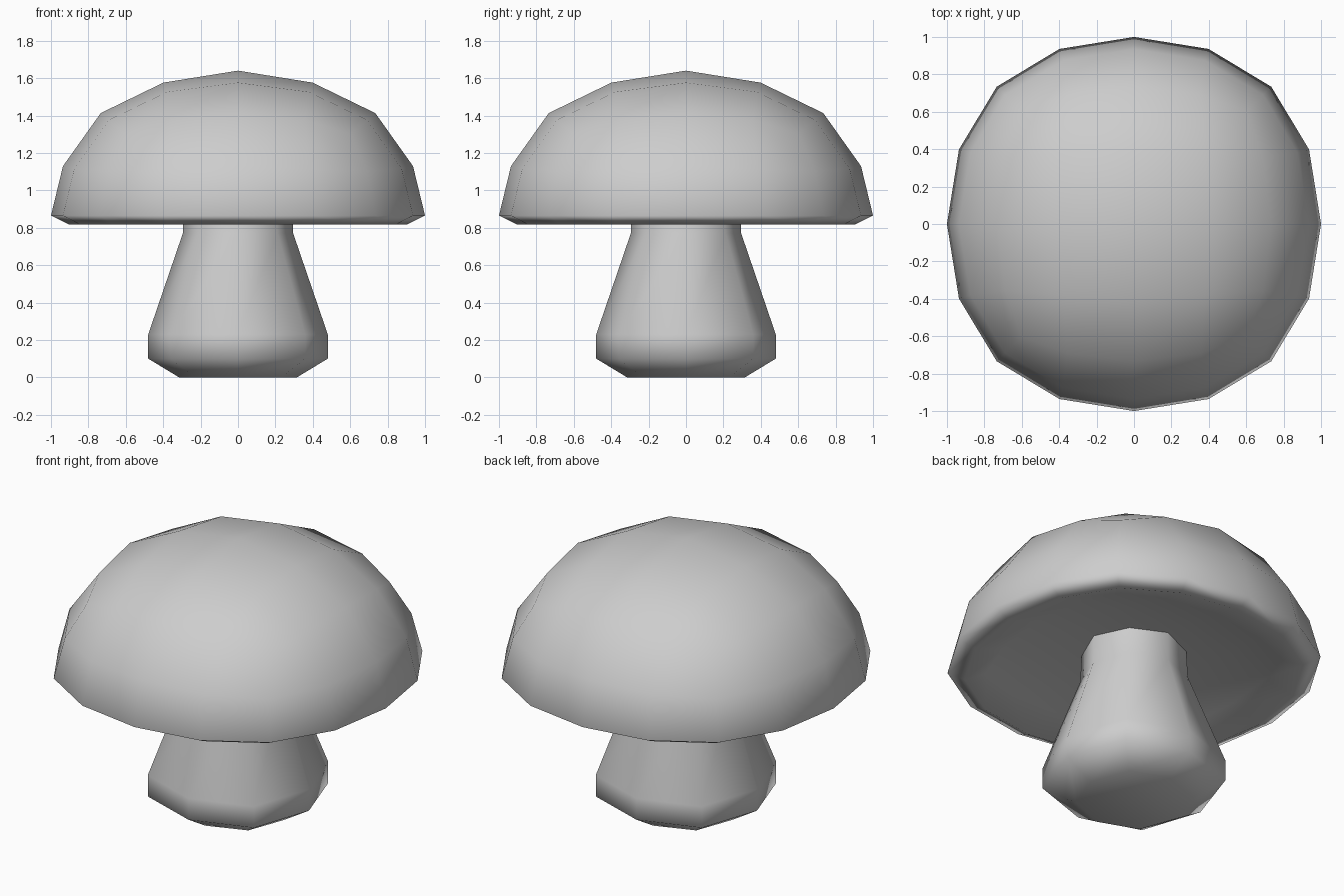
import bpy
import bmesh
from math import cos, sin, pi

default = bpy.data.objects.get("Cube")
if default:
    bpy.data.objects.remove(default, do_unlink=True)


def make_material(name, colour):
    mat = bpy.data.materials.new(name)
    mat.use_nodes = True
    mat.diffuse_color = colour
    mat.node_tree.nodes["Principled BSDF"].inputs["Base Color"].default_value = colour
    return mat


def add_object(name, bm, mat):
    bmesh.ops.recalc_face_normals(bm, faces=bm.faces)
    for face in bm.faces:
        face.smooth = True
    mesh = bpy.data.meshes.new(name)
    bm.to_mesh(mesh)
    bm.free()
    mesh.materials.append(mat)
    obj = bpy.data.objects.new(name, mesh)
    bpy.context.collection.objects.link(obj)
    return obj


def interpolate(value, points):
    """Piecewise linear lookup along a list of (input, output) pairs."""
    for (a, low), (b, high) in zip(points, points[1:]):
        if value <= b:
            return low + (high - low) * (value - a) / (b - a)
    return points[-1][1]


grey = make_material("mid_grey", (0.61, 0.61, 0.61, 1))

# Cap: a rounded cube, domed above its widest ring, hollowed below
bm = bmesh.new()
bmesh.ops.create_cube(bm, size=2)
cap = add_object("cap", bm, grey)
rounding = cap.modifiers.new("rounding", 'SUBSURF')
rounding.levels = 2
bpy.context.view_layer.objects.active = cap
cap.select_set(True)
bpy.ops.object.modifier_apply(modifier=rounding.name)

DOME = [(0, 0.865), (0.4, 1.13), (0.73, 1.41), (0.93, 1.57), (1, 1.64)]
RIM_HEIGHT, RIM_INSET, HOLLOW = 0.817, 0.965, 0.145
size = max(v.co.x for v in cap.data.vertices)
for v in cap.data.vertices:
    v.co /= size
    v.co *= v.co.length ** 0.4
    if v.co.z > -0.1:
        v.co.z = interpolate(max(v.co.z, 0), DOME)
        continue
    on_rim = v.co.z > -0.5
    v.co.x *= RIM_INSET
    v.co.y *= RIM_INSET
    v.co.z = RIM_HEIGHT
    if not on_rim:
        v.co.z += HOLLOW * (1 - v.co.xy.length_squared / 0.9)
cap.data.update()

# Soft shading that favours the large side faces over the narrow lip
shading = cap.modifiers.new("soft_shading", 'WEIGHTED_NORMAL')
shading.mode = 'FACE_AREA'

# Stem: eight-sided profile, slightly squared at the foot
# (radius on the axes, radius on the diagonals, height)
STEM = [(0.315, 0.325, 0), (0.48, 0.508, 0.1), (0.48, 0.508, 0.23),
        (0.295, 0.3, 0.77), (0.29, 0.29, 0.96)]
SIDES = 8
bm = bmesh.new()
rings = []
for axis, diagonal, z in STEM:
    ring = []
    for i in range(SIDES):
        r = diagonal if i % 2 else axis
        angle = 2 * pi * i / SIDES
        ring.append(bm.verts.new((r * cos(angle), r * sin(angle), z)))
    rings.append(ring)
for lower, upper in zip(rings, rings[1:]):
    for i in range(SIDES):
        j = (i + 1) % SIDES
        bm.faces.new((lower[i], lower[j], upper[j], upper[i]))
bm.faces.new(rings[0])
add_object("stem", bm, grey)
